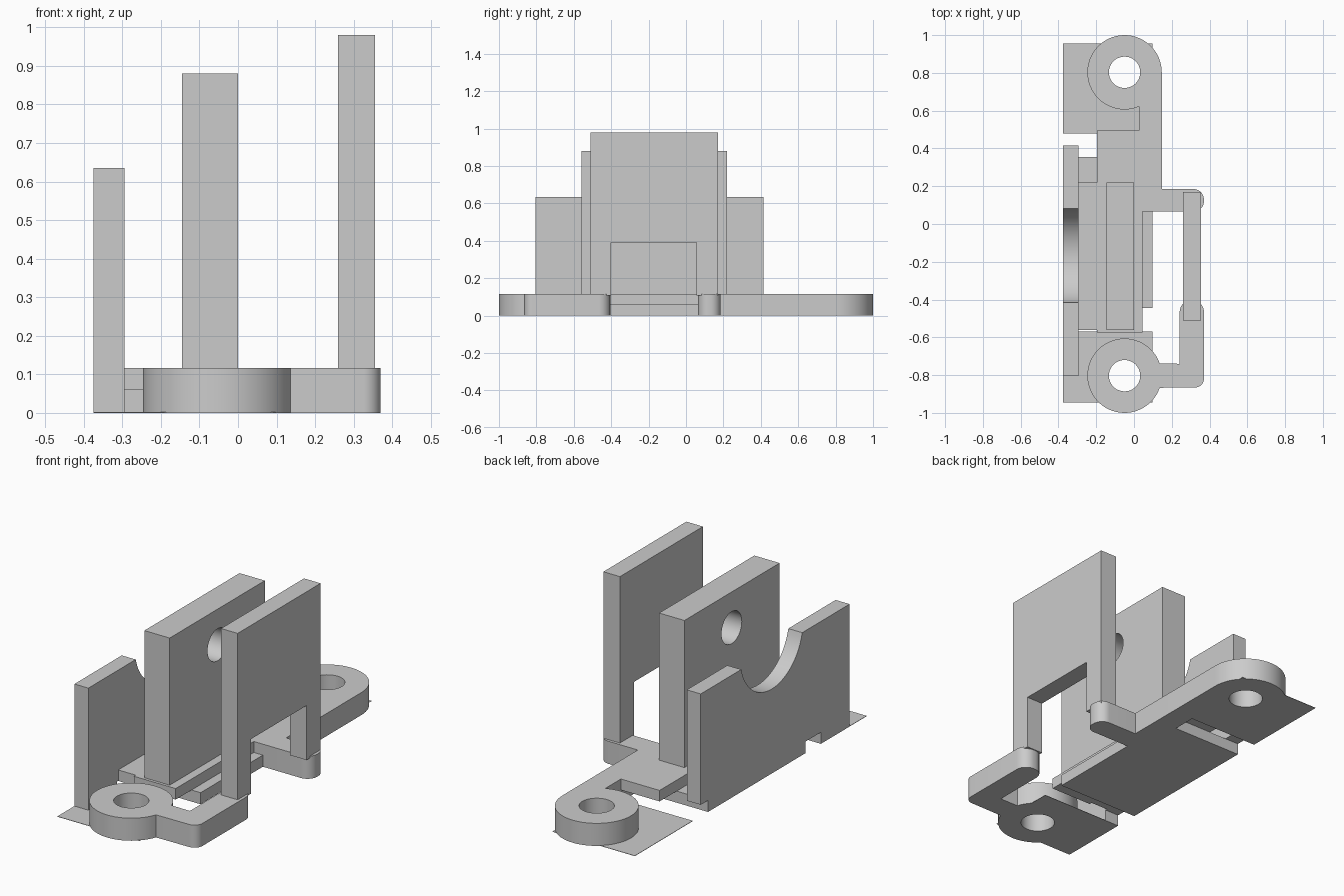
import bpy, bmesh
from math import cos, sin, radians
from mathutils import Vector

if "Cube" in bpy.data.objects:
    bpy.data.objects.remove(bpy.data.objects["Cube"], do_unlink=True)

grey = bpy.data.materials.new("plain grey")
grey.use_nodes = True
grey.diffuse_color = (0.6, 0.6, 0.6, 1)
grey.node_tree.nodes["Principled BSDF"].inputs["Base Color"].default_value = (0.6, 0.6, 0.6, 1)


def arc(cx, cy, r, start, end, steps=12):
    """Points along a circular arc, angles in degrees."""
    angles = [radians(start + (end - start) * i / steps) for i in range(steps + 1)]
    return [(cx + r * cos(a), cy + r * sin(a)) for a in angles]


def extrude(name, outline, low, high, axis="z"):
    """Prism from an outline: (x, y) along z, or (y, z) along x."""
    place = (lambda p: (p[0], p[1], low)) if axis == "z" else (lambda p: (low, p[0], p[1]))
    step = Vector((0, 0, high - low)) if axis == "z" else Vector((high - low, 0, 0))
    bm = bmesh.new()
    face = bm.faces.new([bm.verts.new(place(p)) for p in outline])
    top = bmesh.ops.extrude_face_region(bm, geom=[face])
    bmesh.ops.translate(bm, vec=step,
                        verts=[v for v in top["geom"] if isinstance(v, bmesh.types.BMVert)])
    bmesh.ops.recalc_face_normals(bm, faces=bm.faces)
    mesh = bpy.data.meshes.new(name)
    bm.to_mesh(mesh)
    bm.free()
    mesh.materials.append(grey)
    obj = bpy.data.objects.new(name, mesh)
    bpy.context.collection.objects.link(obj)
    return obj


def rect(x0, x1, y0, y1):
    return [(x0, y0), (x1, y0), (x1, y1), (x0, y1)]


def select(obj):
    bpy.ops.object.select_all(action="DESELECT")
    obj.select_set(True)
    bpy.context.view_layer.objects.active = obj


def cut(obj, cutter):
    """Subtract the cutter, then discard it."""
    cutter.hide_render = True
    mod = obj.modifiers.new("hole", "BOOLEAN")
    mod.operation, mod.solver, mod.object = "DIFFERENCE", "EXACT", cutter
    select(obj)
    bpy.ops.object.modifier_apply(modifier=mod.name)
    bpy.data.objects.remove(cutter, do_unlink=True)


def smooth(obj):
    select(obj)
    bpy.ops.object.shade_smooth_by_angle(angle=radians(30))


T = 0.117           # height of the base
STEP = 0.06         # height of the lower base layer
EX, EY, ER, HOLE = -0.05, 0.803, 0.197, 0.083
AXIS_Y, AXIS_Z = -0.167, 0.695

# Stepped base slabs
extrude("base_lower", rect(-0.295, 0.097, -0.445, 0.355), 0, STEP)
extrude("base_upper", rect(-0.195, 0.045, -0.575, 0.495), STEP, T)
extrude("base_side_ledge", rect(-0.295, -0.195, -0.56, 0.22), STEP, T)

# Rear eyelet with its straight arm and side tab
rear = extrude("rear_bracket",
               arc(EX, EY, ER, 0, 293, 48)
               + [(0.025, 0.065)]
               + arc(0.315, 0.12, 0.055, -90, 0) + arc(0.315, 0.13, 0.055, 0, 90)
               + [(0.147, 0.185)], 0, T)

# Front eyelet with its bent arm
front = extrude("front_bracket",
                arc(EX, -EY, ER, 19, 341, 54)
                + arc(0.325, -0.82, 0.045, -90, 0)
                + arc(0.31, -0.465, 0.06, 0, 90) + arc(0.302, -0.465, 0.06, 90, 180)
                + [(0.242, -0.74)], 0, T)

# Thin ground sheets under both eyelets
rear_sheet = extrude("rear_sheet", rect(-0.375, 0.097, 0.48, 0.955), 0, 0.002)
front_sheet = extrude("front_sheet", rect(-0.375, 0.097, -0.945, -0.57), 0, 0.002)

# Screw holes through eyelets and sheets
for obj, y in ((rear, EY), (rear_sheet, EY), (front, -EY), (front_sheet, -EY)):
    cut(obj, extrude("hole_cutter", arc(EX, y, HOLE, 0, 352.5, 47), -0.1, 0.3))
    smooth(obj)

# Low plate with a round cradle on top and a notched foot
low_plate = extrude("cradle_plate",
                    [(-0.805, 0), (-0.57, 0), (-0.57, STEP), (-0.445, STEP), (-0.445, 0),
                     (0.355, 0), (0.355, STEP), (0.415, STEP), (0.415, 0.635)]
                    + arc(AXIS_Y, AXIS_Z, 0.257, -13.5, -166.5, 32)
                    + [(-0.805, 0.635)], -0.375, -0.295, "x")
smooth(low_plate)

# Middle plate with a shaft hole
middle = extrude("middle_plate", rect(-0.56, 0.22, T - 0.01, 0.88), -0.145, 0, "x")
cut(middle, extrude("shaft_cutter", arc(AXIS_Y, AXIS_Z, 0.083, 0, 352.5, 47), -0.3, 0.2, "x"))
smooth(middle)

# Tall plate standing on two legs
extrude("tall_plate",
        [(-0.51, T - 0.01), (-0.40, T - 0.01), (-0.40, 0.39), (0.055, 0.39),
         (0.055, T - 0.01), (0.17, T - 0.01), (0.17, 0.98), (-0.51, 0.98)],
        0.26, 0.355, "x")
